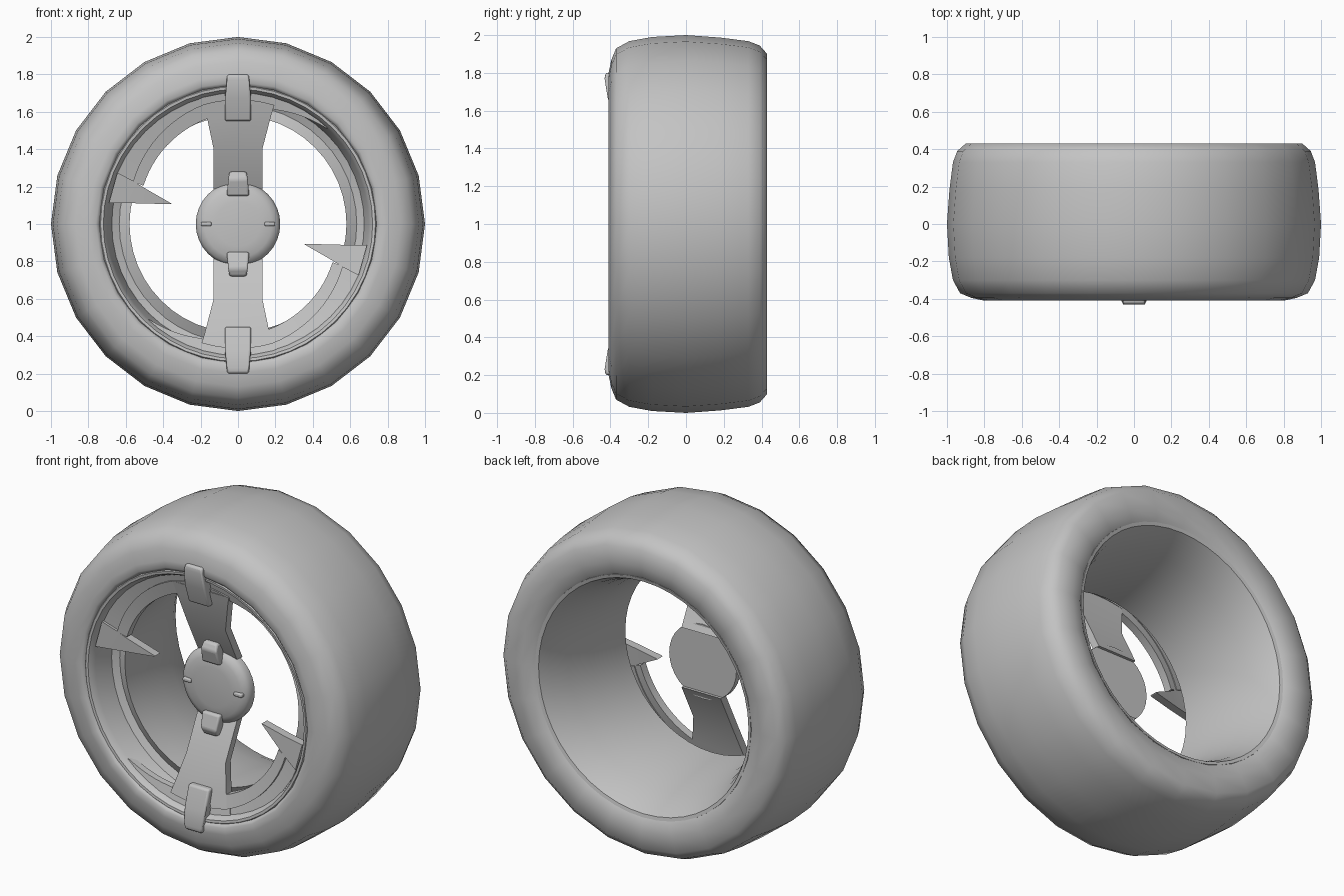
import bpy, bmesh
from math import sin, cos, radians, hypot, tau

cube = bpy.data.objects.get("Cube")
if cube:
    bpy.data.objects.remove(cube, do_unlink=True)

GREY = (0.55, 0.55, 0.55, 1)
mat = bpy.data.materials.new("plain_grey")
mat.use_nodes = True
mat.diffuse_color = GREY
mat.node_tree.nodes["Principled BSDF"].inputs["Base Color"].default_value = GREY


def loft(name, sections, cyclic=False, bevel=0, angle=40):
    """Skin a row of closed sections; cap the ends unless cyclic."""
    bm = bmesh.new()
    rows = [[bm.verts.new(p) for p in s] for s in sections]
    n = len(rows[0])
    pairs = list(zip(rows, rows[1:]))
    if cyclic:
        pairs.append((rows[-1], rows[0]))
    else:
        bm.faces.new(rows[0])
        bm.faces.new(rows[-1])
    for a, b in pairs:
        for i in range(n):
            j = (i + 1) % n
            bm.faces.new((a[i], a[j], b[j], b[i]))
    bmesh.ops.remove_doubles(bm, verts=bm.verts, dist=1e-5)
    bmesh.ops.recalc_face_normals(bm, faces=bm.faces)
    mesh = bpy.data.meshes.new(name)
    bm.to_mesh(mesh)
    bm.free()
    mesh.materials.append(mat)
    ob = bpy.data.objects.new(name, mesh)
    bpy.context.collection.objects.link(ob)
    ob.location.z = 1
    if bevel:
        mod = ob.modifiers.new("round_edges", 'BEVEL')
        mod.width, mod.segments = bevel, 3
    bpy.ops.object.select_all(action='DESELECT')
    ob.select_set(True)
    bpy.context.view_layer.objects.active = ob
    bpy.ops.object.shade_smooth_by_angle(angle=radians(angle))
    return ob


def lathe(name, profile, steps=24, angle=40):
    """Turn a closed (radius, y) profile around the axle."""
    turns = [tau * k / steps for k in range(steps)]
    return loft(name, [[(r * cos(t), y, r * sin(t)) for r, y in profile]
                       for t in turns], cyclic=True, angle=angle)


def dish(r):
    """Depth of the spoke face at a given radius."""
    if r < 0.4:
        return -0.18 - (r - 0.2) * 0.6
    return -0.30 - (r - 0.4) * 0.25


def polar(r, deg):
    return r * cos(radians(deg)), r * sin(radians(deg))


def plate(name, rows, thick=0.05, sink=0.0, turn=1):
    """Strip of (x, z) point pairs laid on the dished face."""
    sections = []
    for (ax, az), (bx, bz) in rows:
        ya, yb = dish(hypot(ax, az)) + sink, dish(hypot(bx, bz)) + sink
        ax, az, bx, bz = (turn * v for v in (ax, az, bx, bz))
        sections.append([(ax, ya, az), (bx, yb, bz),
                         (bx, yb + thick, bz), (ax, ya + thick, az)])
    return loft(name, sections, angle=20)


def clip(name, outline, widths, bevel, turn):
    """Rounded catch: a (y, z) outline, one half width per point."""
    left = [(-w, y, z * turn) for (y, z), w in zip(outline, widths)]
    right = [(w, y, z * turn) for (y, z), w in zip(outline, widths)]
    return loft(name, [left, right], bevel=bevel)


# Tyre and wheel barrel
lathe("tyre", [(.74, -.395), (.76, -.41), (.80, -.41), (.87, -.395), (.93, -.37),
               (.968, -.30), (.99, -.18), (1, 0), (.987, .18), (.968, .33),
               (.945, .39), (.90, .43), (.80, .43), (.74, .42), (.70, .39),
               (.72, .30), (.75, 0)], angle=60)
lathe("rim", [(.745, -.39), (.735, -.402), (.72, -.40), (.71, -.385), (.70, -.36),
              (.675, -.24), (.635, -.22), (.58, -.25), (.582, -.15), (.60, .05),
              (.635, .22), (.67, .34), (.70, .405), (.72, .41), (.74, .3), (.75, 0)],
      steps=48)

# Hub cap
lathe("hub", [(0, -.245), (.12, -.243), (.18, -.235), (.212, -.22), (.226, -.195),
              (.224, -.16), (0, -.16)], steps=32)
for side in (-1, 1):
    x = side * 0.17
    loft("hub_peg", [[(x - .028, y, -.012), (x + .028, y, -.012),
                      (x + .028, y, .012), (x - .028, y, .012)]
                     for y in (-.25, -.21)], bevel=.008)

# Spoke, sweeping arm, hook and catches, repeated half a turn apart
for turn, half in ((1, "upper"), (-1, "lower")):
    plate(half + "_spoke", [((-.13, .18), (.13, .18)), ((-.13, .40), (.13, .40)),
                            ((-.165, .565), (.185, .61)), ((-.18, .64), (.19, .64))],
          turn=turn)
    arm, ledge = [], []
    for k in range(13):
        f = k / 12
        deg = 106 + 52 * f
        arm.append((polar(.587 - .042 * f, deg), polar(.665 - .06 * f, deg)))
        ledge.append((polar(.645 - .05 * f, deg), polar(.705, deg)))
    plate(half + "_arm", arm, turn=turn)
    plate(half + "_arm_ledge", ledge, .04, .015, turn)
    plate(half + "_spoke_top", [(polar(.62, d), polar(.665, d))
                                for d in range(73, 107, 3)], turn=turn)
    plate(half + "_tail", [(polar(.64 + max(0, 73 - d) * .0022, d), polar(.708, d))
                           for d in range(107, 44, -4)], .04, .01, turn)
    plate(half + "_hook", [((-.69, .113), (-.645, .275)), ((-.62, .112), (-.56, .23)),
                           ((-.55, .111), (-.508, .197)), ((-.36, .106), (-.355, .109))],
          turn=turn)
    clip(half + "_rim_catch", [(-.385, .80), (-.425, .80), (-.431, .77), (-.415, .67),
                               (-.375, .55), (-.33, .55), (-.36, .70)],
         [.055, .055, .065, .07, .07, .07, .07], .012, turn)
    clip(half + "_hub_catch", [(-.20, .28), (-.265, .28), (-.285, .24), (-.26, .15),
                               (-.22, .15)], [.045, .045, .055, .06, .06], .012, turn)
